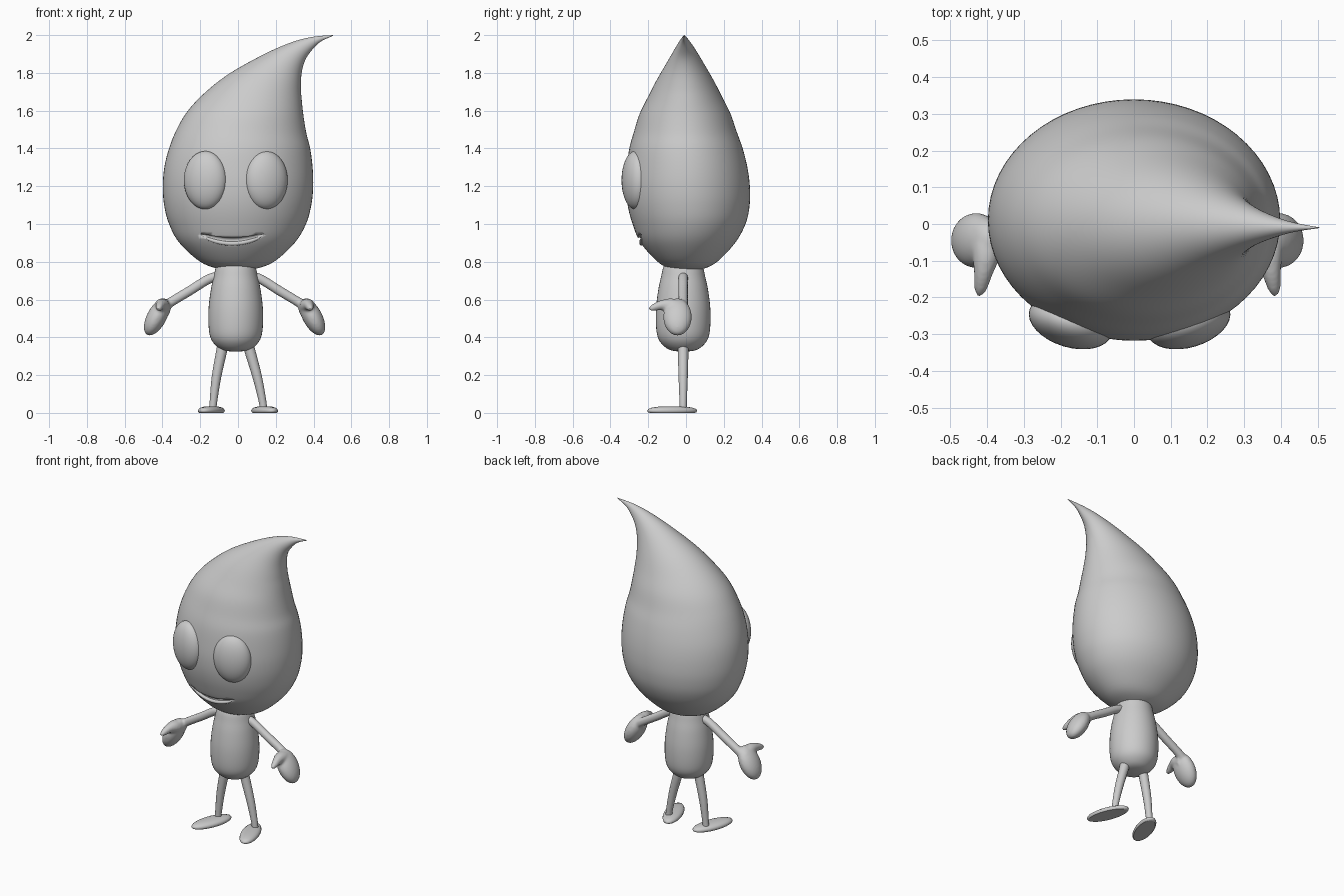
import bpy, bmesh, math
from mathutils import Vector, Matrix

if "Cube" in bpy.data.objects:
    bpy.data.objects.remove(bpy.data.objects["Cube"])

grey = bpy.data.materials.new("plain_grey")
grey.diffuse_color = (0.6, 0.6, 0.6, 1)
grey.use_nodes = True
grey.node_tree.nodes["Principled BSDF"].inputs["Base Color"].default_value = grey.diffuse_color


def finish(name, bm):
    bmesh.ops.recalc_face_normals(bm, faces=bm.faces)
    me = bpy.data.meshes.new(name)
    bm.to_mesh(me)
    bm.free()
    me.materials.append(grey)
    for p in me.polygons:
        p.use_smooth = True
    ob = bpy.data.objects.new(name, me)
    bpy.context.collection.objects.link(ob)
    return ob


def loft(bm, rings):
    """Skin a list of equally long point rings and close both ends."""
    vs = [[bm.verts.new(p) for p in r] for r in rings]
    n = len(vs[0])
    for a, b in zip(vs, vs[1:]):
        for i in range(n):
            j = (i + 1) % n
            bm.faces.new((a[i], a[j], b[j], b[i]))
    bm.faces.new(vs[0])
    bm.faces.new(vs[-1])


def smooth_rows(rows, k=5):
    """Catmull-Rom interpolation of rows of numbers."""
    out = []
    for i in range(len(rows) - 1):
        p = [rows[max(0, min(len(rows) - 1, i + d))] for d in (-1, 0, 1, 2)]
        for s in range(k):
            t = s / k
            out.append([0.5 * (2 * b + (c - a) * t + (2*a - 5*b + 4*c - d) * t*t
                               + (3*b - a - 3*c + d) * t**3) for a, b, c, d in zip(*p)])
    return out + [list(rows[-1])]


def tube(bm, pts, n=14):
    """Round tube along (x, y, z, radius) points."""
    rows = smooth_rows(pts)
    cs = [Vector(r[:3]) for r in rows]
    rings = []
    for i, r in enumerate(rows):
        d = (cs[min(i + 1, len(cs) - 1)] - cs[max(i - 1, 0)]).normalized()
        ref = Vector((0, 0, 1)) if abs(d.z) < 0.8 else Vector((0, 1, 0))
        u = d.cross(ref).normalized()
        v = d.cross(u)
        rings.append([cs[i] + r[3] * (u * math.cos(a) + v * math.sin(a))
                      for a in (2 * math.pi * k / n for k in range(n))])
    loft(bm, rings)


def ellipsoid(bm, centre, radii, rot):
    bmesh.ops.create_uvsphere(bm, u_segments=32, v_segments=20, radius=1,
                              matrix=Matrix.Translation(centre) @ rot @ Matrix.Diagonal((*radii, 1)))


# Flame-shaped head: left x, left z, right x, right z, front y, back y
head_rows = smooth_rows([
    (-.02, .752, .01, .752, -.02, .02), (-.10, .762, .09, .762, -.08, .09),
    (-.20, .80, .19, .80, -.15, .165), (-.31, .90, .30, .90, -.24, .26),
    (-.365, 1.0, .36, 1.0, -.283, .315), (-.391, 1.1, .388, 1.1, -.309, .337),
    (-.398, 1.2, .398, 1.2, -.318, .338), (-.39, 1.3, .395, 1.3, -.313, .325),
    (-.365, 1.4, .382, 1.4, -.30, .30), (-.325, 1.5, .362, 1.48, -.275, .268),
    (-.265, 1.6, .347, 1.57, -.245, .235), (-.17, 1.7, .338, 1.65, -.20, .19),
    (-.04, 1.8, .333, 1.72, -.155, .145), (.14, 1.9, .337, 1.80, -.10, .09),
    (.27, 1.957, .357, 1.87, -.062, .05), (.36, 1.984, .395, 1.925, -.038, .022),
    (.43, 1.995, .44, 1.967, -.022, .004), (.504, 2.0, .505, 1.997, -.011, -.009)])
N = 64
rings = []
for lx, lz, rx, rz, f, b in head_rows:
    ring = []
    for k in range(N):
        c, s = math.cos(2 * math.pi * k / N), math.sin(2 * math.pi * k / N)
        ring.append(((lx + rx) / 2 + c * (rx - lx) / 2, (f + b) / 2 + s * (b - f) / 2,
                     (lz + rz) / 2 + c * (rz - lz) / 2))
    rings.append(ring)
bm = bmesh.new()
loft(bm, rings)
head = finish("head", bm)


def smile(z_mid, rise, r, push):
    """Curved path hugging the front of the face."""
    pts = []
    for i in range(9):
        t = i / 4 - 1
        x, z = -.03 + .165 * t, z_mid + rise * t * t
        half = .31 + .55 * (z - .9)
        front = .24 + .43 * (z - .9)
        y = .01 - (front + .01) * math.sqrt(1 - (x / half) ** 2)
        pts.append((x, y - push, z, r * (1 - .8 * t ** 4)))
    return pts


# Smiling mouth groove, cut into the head, and its lower lip
bm = bmesh.new()
tube(bm, smile(.912, .033, .016, .004))
cutter = finish("mouth_cutter", bm)
cutter.hide_render = True
cutter.hide_viewport = True
cut = head.modifiers.new("mouth", 'BOOLEAN')
cut.object = cutter
cut.operation = 'DIFFERENCE'
cut.solver = 'EXACT'
bm = bmesh.new()
tube(bm, smile(.896, .042, .011, -.003))
finish("lower_lip", bm)

# Torso
bm = bmesh.new()
prof = smooth_rows([(.004, .324), (.06, .33), (.098, .35), (.13, .39), (.143, .45), (.144, .55),
                    (.132, .65), (.117, .72), (.102, .78), (.07, .82)], 4)
loft(bm, [[(-.012 + r * math.cos(a), -.015 + r * math.sin(a), z)
           for a in (2 * math.pi * k / 40 for k in range(40))] for r, z in prof])
finish("torso", bm)

for side, s in (("left", -1), ("right", 1)):
    # Eyes: flattened ovals following the face
    bm = bmesh.new()
    ellipsoid(bm, (-.012 + s * .161, -.268, 1.232), (.117, .068, .154),
              Matrix.Rotation(s * math.radians(17), 4, 'Z'))
    finish(side + "_eye", bm)

    # Arm, mitten hand and thumb blended into one skin
    ax = lambda d: -.018 + s * d
    bm = bmesh.new()
    tube(bm, [(ax(.07), -.015, .72, .026), (ax(.13), -.015, .712, .026),
              (ax(.24), -.015, .645, .026), (ax(.34), -.015, .585, .026),
              (ax(.39), -.02, .55, .03)])
    ellipsoid(bm, (ax(.412), -.045, .508), (.052, .075, .108),
              Matrix.Rotation(s * math.radians(-28), 4, 'Y'))
    tube(bm, [(ax(.385), -.02, .545, .048), (ax(.385), -.08, .567, .04),
              (ax(.392), -.13, .57, .027), (ax(.40), -.175, .556, .018),
              (ax(.403), -.195, .548, .008)])
    arm = finish(side + "_arm_and_hand", bm)
    rem = arm.modifiers.new("blend", 'REMESH')
    rem.mode = 'VOXEL'
    rem.voxel_size = .007
    rem.use_smooth_shade = True
    sm = arm.modifiers.new("soften", 'SMOOTH')
    sm.factor = .5
    sm.iterations = 6

    # Leg
    bm = bmesh.new()
    tube(bm, [(-.012 + s * .06, -.015, .40, .03), (-.012 + s * .072, -.015, .34, .029),
              (-.006 + s * .108, -.015, .19, .025), (s * .13, -.015, .06, .02),
              (s * .134, -.015, .015, .02)])
    finish(side + "_leg", bm)

    # Flat-soled foot, toes turned out
    bm = bmesh.new()
    loft(bm, [[Matrix.Rotation(s * math.radians(20), 3, 'Z')
               @ Vector((.056 * k * math.cos(a), .14 * k * math.sin(a), z))
               + Vector((s * .141, -.073, 0)) for a in (2 * math.pi * i / 32 for i in range(32))]
              for k, z in ((.9, 0), (.97, .004), (1, .012), (.95, .021), (.8, .028),
                           (.55, .033), (.2, .035))])
    foot = finish(side + "_foot", bm)
    foot.data.polygons[-2].use_smooth = False
